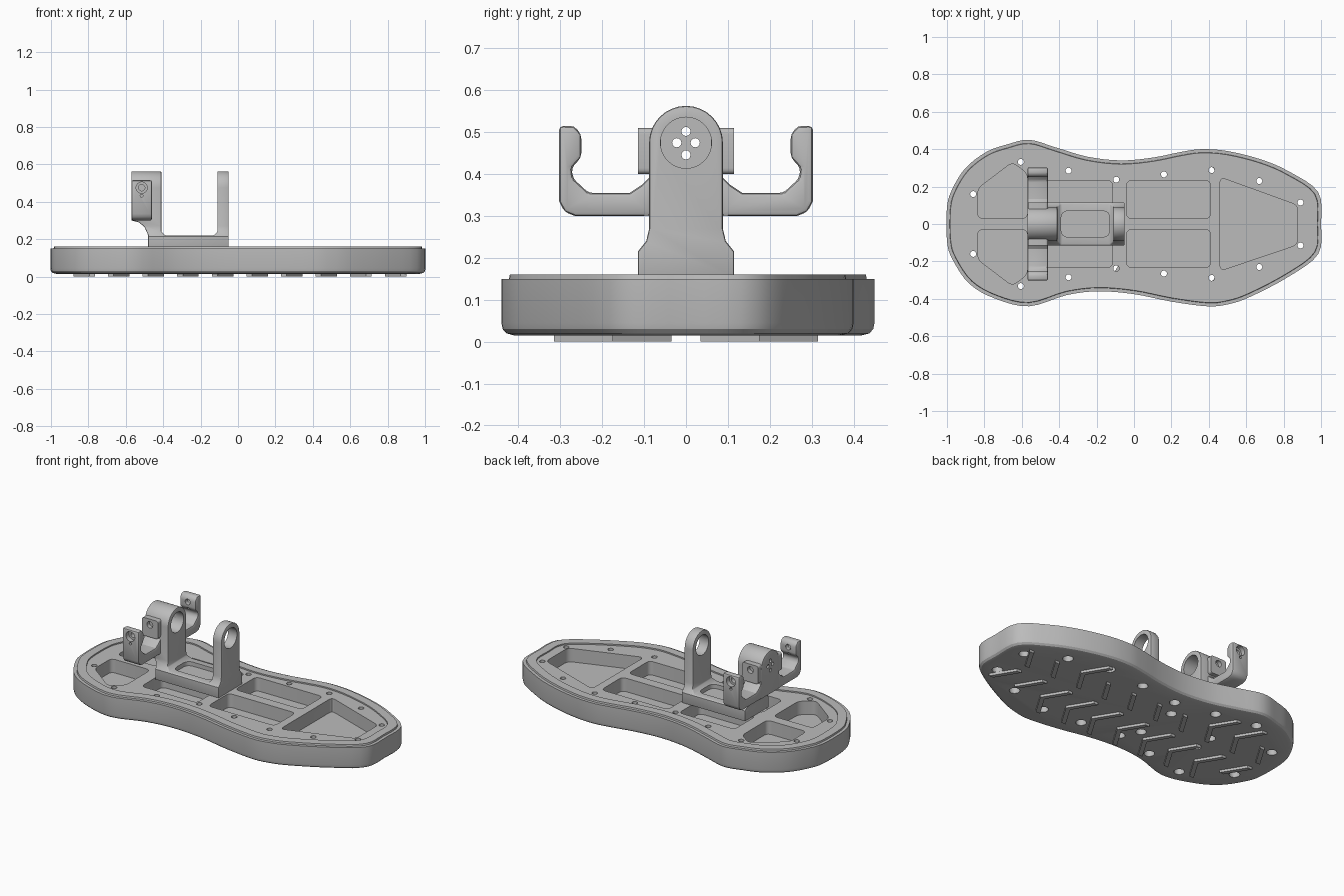
import bpy, bmesh, math
from mathutils import Vector

cube = bpy.data.objects.get("Cube")
if cube:
    bpy.data.objects.remove(cube)

grey = bpy.data.materials.new("plain grey")
grey.use_nodes = True
grey.diffuse_color = (0.5, 0.5, 0.5, 1)
grey.node_tree.nodes["Principled BSDF"].inputs["Base Color"].default_value = (0.5, 0.5, 0.5, 1)

# Places a 2D point at a depth along the named axis
PLACE = {"x": lambda a, b, d: (d, a, b),
         "y": lambda a, b, d: (a, d, b),
         "z": lambda a, b, d: (a, b, d)}


def loft(bm, rings):
    loops = [[bm.verts.new(p) for p in ring] for ring in rings]
    n = len(loops[0])
    for low, high in zip(loops, loops[1:]):
        for i in range(n):
            j = (i + 1) % n
            bm.faces.new((low[i], low[j], high[j], high[i]))
    bm.faces.new(loops[0][::-1])
    bm.faces.new(loops[-1])


def make(name, bm):
    bmesh.ops.recalc_face_normals(bm, faces=bm.faces)
    mesh = bpy.data.meshes.new(name)
    bm.to_mesh(mesh)
    bm.free()
    mesh.materials.append(grey)
    obj = bpy.data.objects.new(name, mesh)
    bpy.context.collection.objects.link(obj)
    return obj


def prisms(name, outlines, axis, low, high):
    bm = bmesh.new()
    for pts in outlines:
        loft(bm, [[PLACE[axis](a, b, d) for a, b in pts] for d in (low, high)])
    return make(name, bm)


def pins(name, centres, axis, steps, sides=24):
    # Stepped round cutters: each step is (radius, depth)
    bm = bmesh.new()
    turns = [math.tau * i / sides for i in range(sides)]
    for a, b in centres:
        loft(bm, [[PLACE[axis](a + r * math.cos(t), b + r * math.sin(t), d) for t in turns]
                  for r, d in steps])
    return make(name, bm)


def rounded(pts, radius, steps=4):
    out = []
    for i, p in enumerate(pts):
        p, before, after = Vector(p), Vector(pts[i - 1]), Vector(pts[(i + 1) % len(pts)])
        a = p + (before - p).normalized() * min(radius, (before - p).length * 0.45)
        b = p + (after - p).normalized() * min(radius, (after - p).length * 0.45)
        for k in range(steps + 1):
            t = k / steps
            out.append((a * (1 - t) + p * t) * (1 - t) + (p * (1 - t) + b * t) * t)
    return out


def apply(obj, kind, **settings):
    bpy.context.view_layer.objects.active = obj
    mod = obj.modifiers.new(kind, kind)
    for key, value in settings.items():
        setattr(mod, key, value)
    bpy.ops.object.modifier_apply(modifier=mod.name)


def boolean(obj, cutter, operation="DIFFERENCE"):
    apply(obj, "BOOLEAN", object=cutter, operation=operation, solver="EXACT")
    bpy.data.objects.remove(cutter)


def bevel(obj, width):
    apply(obj, "BEVEL", width=width, segments=2, limit_method="ANGLE", angle_limit=math.radians(40))


def finish(obj):
    bpy.ops.object.select_all(action="DESELECT")
    obj.select_set(True)
    bpy.context.view_layer.objects.active = obj
    bpy.ops.object.shade_smooth_by_angle(angle=math.radians(30))


# Sole outline, walked from heel along +y to toe and back along -y
OUTLINE = [Vector(p) for p in (
    (-1, .09), (-.97, .19), (-.9, .3), (-.79, .385), (-.68, .425), (-.56, .45), (-.42, .41),
    (-.25, .36), (-.07, .34), (.1, .355), (.25, .385), (.36, .4), (.5, .39), (.68, .345),
    (.83, .28), (.985, .17), (1, 0), (.985, -.16), (.83, -.28), (.62, -.39), (.5, -.43),
    (.39, -.44), (.2, -.415), (0, -.375), (-.19, -.36), (-.36, -.38), (-.56, -.44),
    (-.74, -.4), (-.88, -.32), (-.97, -.19), (-1, -.09))]


def sole_ring(inset, z):
    n, pts, ring = len(OUTLINE), [], []
    for i, p in enumerate(OUTLINE):
        d1 = (p - OUTLINE[i - 1]).normalized()
        d2 = (OUTLINE[(i + 1) % n] - p).normalized()
        normal = Vector((d1.y + d2.y, -d1.x - d2.x)).normalized()
        pts.append(p + normal * inset / max(normal.dot(Vector((d1.y, -d1.x))), 0.6))
    for i in range(n):
        a, b, c, d = (pts[(i + k) % n] for k in (-1, 0, 1, 2))
        for t in (0, .25, .5, .75):
            q = (b * 2 + (c - a) * t + (a * 2 - b * 5 + c * 4 - d) * t * t
                 + (b * 3 - a - c * 3 + d) * t ** 3) / 2
            ring.append((q.x, q.y, z))
    return ring


# Sole body with rounded lower edge, stepped rim and sunken top plate
bm = bmesh.new()
loft(bm, [sole_ring(*s) for s in ((.03, .015), (.012, .02), (.003, .03), (0, .045), (0, .15),
                                  (.018, .15), (.02, .16), (.07, .16), (.07, .152))])
sole = make("sole", bm)

# Lightening pockets
pockets = [[(.46, .25), (.875, .1), (.875, -.11), (.46, -.25)]]
for s in (1, -1):
    pockets.append([(-.835, s * .03), (-.835, s * .19), (-.65, s * .33), (-.57, s * .27), (-.57, s * .03)])
    for x0, x1 in ((-.49, -.115), (-.04, .41)):
        pockets.append([(x0, s * .03), (x0, s * .232), (x1, s * .232), (x1, s * .03)])
boolean(sole, prisms("pocket_cutter", [rounded(p, .03) for p in pockets], "z", .07, .3))

# Rim screw holes with counterbores below, and blind bracket bolt holes
rim_holes = [(x, s * y) for s in (1, -1) for x, y in (
    (-.86, .16), (-.605, .332), (-.35, .285), (-.095, .237), (.16, .265), (.415, .288),
    (.67, .23), (.89, .115))]
boolean(sole, pins("screw_cutter", rim_holes, "z", [(.03, -.1), (.03, .05), (.016, .05), (.016, .3)], 16))
bolts = [(x, s * y) for s in (1, -1) for x, y in ((-.16, .13), (-.5, .06))]
boolean(sole, pins("bolt_cutter", bolts, "z", [(.03, -.1), (.03, .05)], 16))
finish(sole)

# Chevron tread bars under the sole, kept clear of the edge and the screw holes
bars = []
for row in range(10):
    for side in (1, -1):
        for way in (1, -1):
            x, y = .9 - row * .185, side * .175
            x2, y2 = x - .085, y + way * .14
            room = min((Vector((x2, y2)) - p).length for p in OUTLINE)
            if room > .08 and abs(y2) < (.3 if x2 > .7 or x2 < -.8 else .4):
                bars.append([(x, y), (x2, y2), (x2 - .03, y2), (x - .03, y)])
finish(prisms("tread_bars", bars, "z", 0, .02))

# Bracket: a U in side profile, trimmed to round-topped posts with a flared foot
U_SHAPE = [(-.48, .15), (-.05, .15), (-.05, .6), (-.11, .6), (-.11, .24), (-.13, .22), (-.39, .22),
           (-.41, .24), (-.41, .6), (-.57, .6), (-.57, .3), (-.53, .29), (-.5, .265), (-.48, .22)]
bracket = prisms("bracket", [U_SHAPE], "y", -.2, .2)
dome = [(.088 * math.cos(math.pi * i / 16), .475 + .088 * math.sin(math.pi * i / 16)) for i in range(17)]
foot = [(.115, .1), (.115, .215), (.095, .24), (.088, .27)]
posts = foot + dome + [(-y, z) for y, z in reversed(foot)]
boolean(bracket, prisms("post_trim", [posts], "x", -.7, .1), "INTERSECT")
bevel(bracket, .008)

# Shaft bore, four small end holes and the slot between the posts
boolean(bracket, pins("bore_cutter", [(0, .475)], "x", [(.061, -.53), (.061, .1)], 32))
end_holes = [(0, .502), (0, .446), (.022, .475), (-.022, .475)]
boolean(bracket, pins("end_hole_cutter", end_holes, "x", [(.011, -.7), (.011, -.5)], 12))
slot = rounded([(-.39, -.07), (-.13, -.07), (-.13, .07), (-.39, .07)], .04)
boolean(bracket, prisms("slot_cutter", [slot], "z", .195, .3))
finish(bracket)

# Two hooked side arms with drilled ears, and drilled pads on the hub
ARM = [(.08, .3), (.265, .3), (.29, .31), (.303, .335), (.303, .515), (.267, .515), (.25, .495), (.25, .44),
       (.273, .415), (.27, .39), (.232, .355), (.135, .355), (.105, .375), (.08, .4)]
pad = [(-.568, .4), (-.46, .4), (-.46, .51), (-.568, .51)]
for word, s in (("left", 1), ("right", -1)):
    arm = prisms("side_arm_" + word, [[(s * y, z) for y, z in ARM]], "x", -.57, -.46)
    bevel(arm, .01)
    boolean(arm, pins("ear_cutter", [(-.515, .475)], "y",
                      [(.017, s * .2), (.017, s * .275), (.03, s * .275), (.03, s * .4)]))
    boolean(arm, pins("pin_cutter", [(-.515, .432)], "y", [(.008, s * .2), (.008, s * .4)], 12))
    finish(arm)
    hub_pad = prisms("hub_pad_" + word, [rounded(pad, .015)], "y", s * .06, s * .115)
    boolean(hub_pad, pins("pad_cutter", [(-.515, .475)], "y", [(.02, s * .09), (.02, s * .2)]))
    finish(hub_pad)

# Lower web joining the arms to the hub
web = prisms("arm_web", [[(-.1, .3), (.1, .3), (.1, .375), (-.1, .375)]], "x", -.565, -.465)
finish(web)
